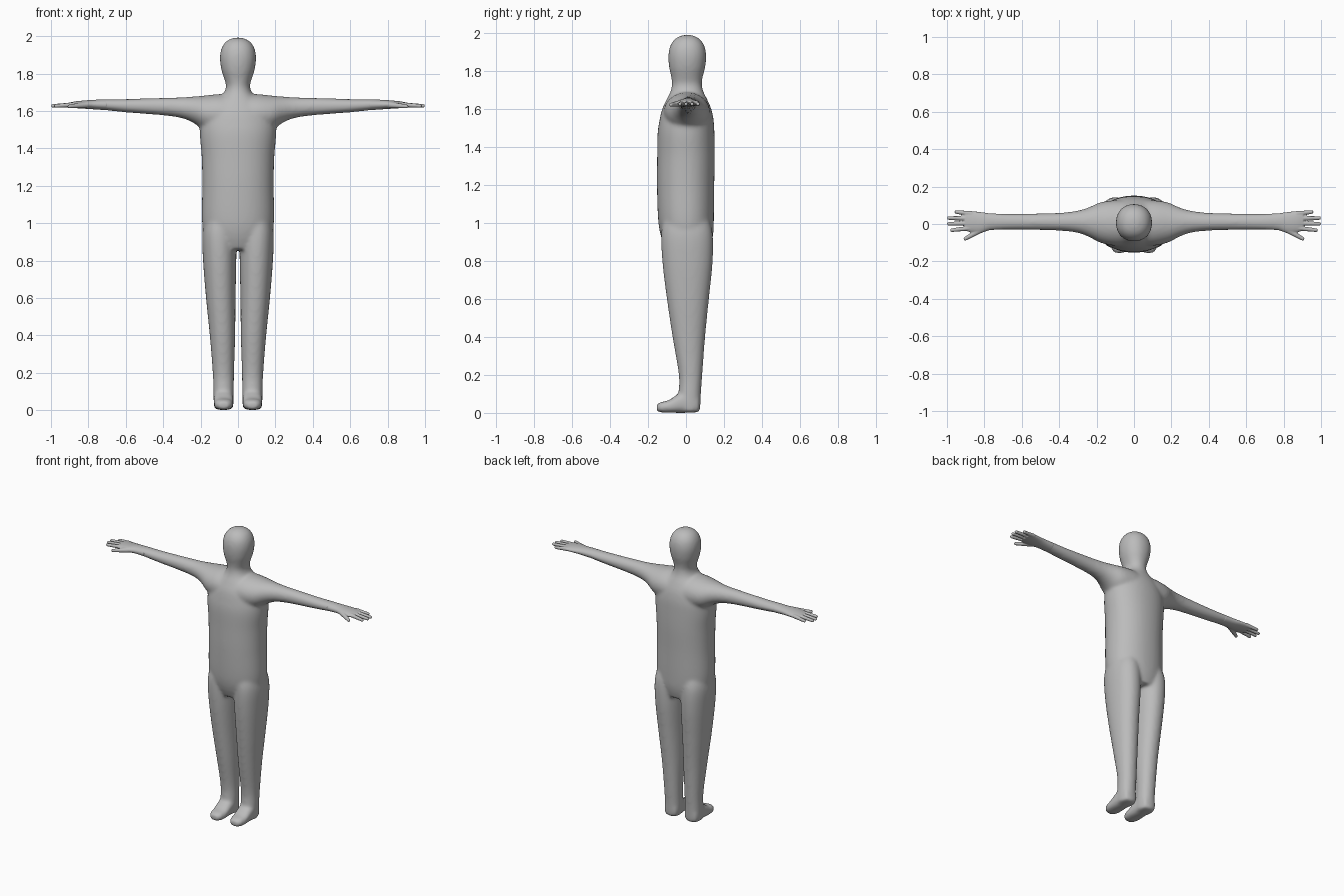
import bpy, bmesh, math
from mathutils import Vector

grey = bpy.data.materials.new("plain_grey")
grey.diffuse_color = (0.5, 0.5, 0.5, 1)


def spline(rows, steps=5):
    """Catmull-Rom interpolation through rows of numbers."""
    out = []
    for i in range(len(rows) - 1):
        a, b = rows[max(i - 1, 0)], rows[i]
        c, d = rows[i + 1], rows[min(i + 2, len(rows) - 1)]
        for s in range(steps):
            t = s / steps
            out.append([0.5 * (2 * q + (r - p) * t + (2 * p - 5 * q + 4 * r - u) * t * t
                               + (3 * q - p - 3 * r + u) * t ** 3)
                        for p, q, r, u in zip(a, b, c, d)])
    return out + [list(rows[-1])]


def loft(bm, rows, axis, side=1, power=2.0, n=40):
    """Rows are (position, centre u, half u, centre v, half v) along an axis."""
    rings = []
    for p, cu, ru, cv, rv in spline(rows):
        ring = []
        for k in range(n):
            a = 2 * math.pi * k / n
            c, s = math.cos(a), math.sin(a)
            u = cu + ru * math.copysign(abs(c) ** (2 / power), c)
            v = cv + rv * math.copysign(abs(s) ** (2 / power), s)
            x, y, z = {"x": (p, u, v), "y": (u, p, v), "z": (u, v, p)}[axis]
            ring.append(bm.verts.new((x * side, y, z)))
        rings.append(ring)
    faces = [bm.faces.new(rings[0]), bm.faces.new(rings[-1])]
    for a, b in zip(rings, rings[1:]):
        for k in range(n):
            faces.append(bm.faces.new((a[k], a[(k + 1) % n], b[(k + 1) % n], b[k])))
    bmesh.ops.recalc_face_normals(bm, faces=faces)


def digit(bm, start, end, r0, r1, side):
    """Chain of overlapping balls from knuckle to tip."""
    a, b = Vector(start), Vector(end)
    for i in range(25):
        t = i / 24
        p = a.lerp(b, t)
        p.x *= side
        new = bmesh.ops.create_icosphere(bm, subdivisions=2, radius=r0 + (r1 - r0) * t)
        bmesh.ops.translate(bm, verts=new["verts"], vec=p)


def fuse(name, bm, voxel, smooth):
    """Melt overlapping volumes into one smooth skin."""
    me = bpy.data.meshes.new(name)
    bm.to_mesh(me)
    bm.free()
    me.materials.append(grey)
    ob = bpy.data.objects.new(name, me)
    bpy.context.collection.objects.link(ob)
    m = ob.modifiers.new("skin", "REMESH")
    m.mode, m.voxel_size, m.use_smooth_shade = "VOXEL", voxel, True
    s = ob.modifiers.new("soften", "SMOOTH")
    s.factor, s.iterations = 0.5, smooth
    return ob


body = bmesh.new()
# torso, neck and head
loft(body, [(0.86, 0, 0.13, 0.01, 0.115), (0.93, 0, 0.178, 0.005, 0.137),
            (1.02, 0, 0.193, 0, 0.147), (1.2, 0, 0.191, -0.002, 0.151),
            (1.35, 0, 0.194, 0, 0.152), (1.47, 0, 0.204, 0, 0.15),
            (1.54, 0, 0.2, 0.003, 0.143), (1.6, 0, 0.175, 0.004, 0.13),
            (1.65, 0, 0.125, 0.005, 0.108), (1.69, 0, 0.08, 0.005, 0.088),
            (1.73, 0, 0.064, 0.005, 0.079), (1.77, 0, 0.073, 0.005, 0.083),
            (1.82, 0, 0.089, 0.006, 0.095), (1.88, 0, 0.097, 0.007, 0.1),
            (1.93, 0, 0.09, 0.007, 0.092), (1.965, 0, 0.07, 0.007, 0.071),
            (1.985, 0, 0.041, 0.007, 0.042), (1.993, 0, 0.008, 0.007, 0.008)],
     "z", power=2.15)
for side in (-1, 1):
    # legs
    loft(body, [(0.004, 0.077, 0.047, 0.02, 0.05), (0.03, 0.077, 0.053, 0.02, 0.056),
                (0.1, 0.077, 0.055, 0.02, 0.059), (0.2, 0.078, 0.057, 0.024, 0.062),
                (0.4, 0.083, 0.068, 0.015, 0.086), (0.6, 0.092, 0.079, 0.01, 0.111),
                (0.8, 0.098, 0.089, 0.008, 0.133), (0.95, 0.1, 0.09, 0.005, 0.135),
                (1.05, 0.09, 0.075, 0, 0.11)], "z", side, 2.15)
    # feet
    loft(body, [(0.07, 0.077, 0.045, 0.045, 0.042), (0.0, 0.077, 0.052, 0.057, 0.057),
                (-0.05, 0.077, 0.053, 0.047, 0.047), (-0.09, 0.077, 0.052, 0.034, 0.033),
                (-0.13, 0.077, 0.046, 0.03, 0.028), (-0.155, 0.077, 0.028, 0.027, 0.018)],
         "y", side, 2.6)
    # shoulders and arms
    loft(body, [(0.0, 0.005, 0.12, 1.585, 0.1), (0.1, 0.005, 0.122, 1.585, 0.105),
                (0.18, 0.008, 0.108, 1.59, 0.092), (0.24, 0.01, 0.08, 1.607, 0.07),
                (0.3, 0.012, 0.06, 1.617, 0.056), (0.4, 0.012, 0.048, 1.623, 0.047),
                (0.6, 0.012, 0.043, 1.628, 0.036), (0.72, 0.012, 0.043, 1.634, 0.029),
                (0.78, 0.012, 0.044, 1.635, 0.024)], "x", side)
fuse("body", body, 0.009, 14)

hands = bmesh.new()
for side in (-1, 1):
    # palms
    loft(hands, [(0.7, 0.012, 0.042, 1.633, 0.029), (0.77, 0.012, 0.045, 1.634, 0.0255),
                 (0.82, 0.008, 0.056, 1.634, 0.022), (0.87, 0.012, 0.057, 1.633, 0.018),
                 (0.905, 0.016, 0.052, 1.631, 0.013)], "x", side)
    # fingers and thumbs
    for y0, x1, y1 in ((0.056, 0.95, 0.064), (0.03, 0.99, 0.032),
                       (0.004, 0.99, 0.001), (-0.022, 0.973, -0.033)):
        digit(hands, (0.87, y0, 1.634), (x1, y1, 1.627), 0.0135, 0.0105, side)
    digit(hands, (0.81, -0.026, 1.632), (0.902, -0.079, 1.624), 0.018, 0.0105, side)
fuse("hands", hands, 0.004, 4)
